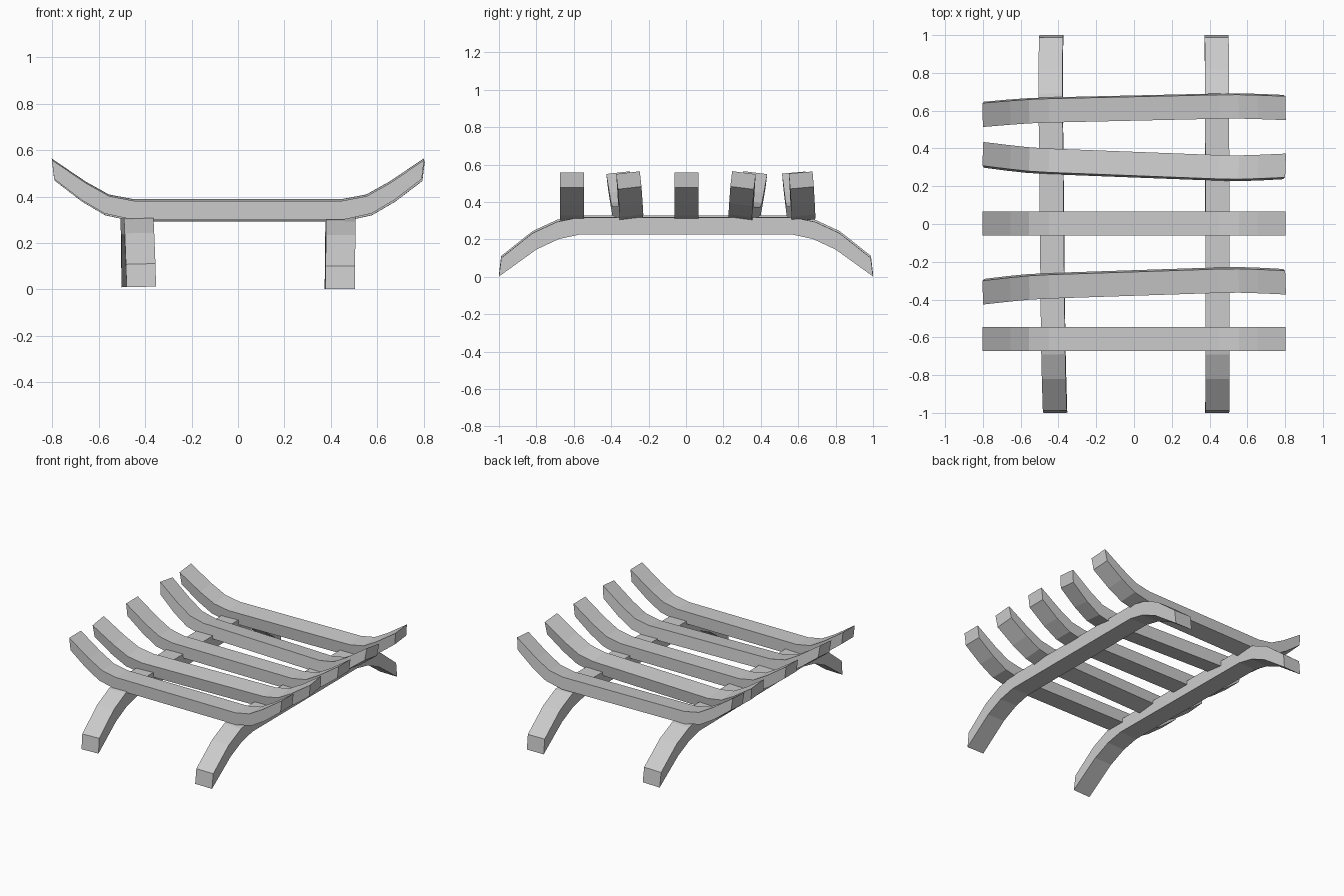
import bpy, bmesh
from math import radians
from mathutils import Matrix, Vector

if "Cube" in bpy.data.objects:
    bpy.data.objects.remove(bpy.data.objects["Cube"])

W = 0.127  # bar width

# Half profiles (distance from middle, height), inner to outer
BAR_TOP = [(0.45, 0.382), (0.555, 0.402), (0.655, 0.458), (0.802, 0.558)]
BAR_BOTTOM = [(0.455, 0.301), (0.575, 0.327), (0.675, 0.386), (0.792, 0.476)]
RUN_TOP = [(0.57, 0.322), (0.69, 0.298), (0.82, 0.238), (0.988, 0.105)]
RUN_BOTTOM = [(0.565, 0.231), (0.68, 0.206), (0.80, 0.150), (1.0, 0.006)]


def bent_bar(name, top, bottom, along_y, loc, pivot_z, yaw=0, tilt=0):
    """Mirror a half profile into a full bent bar of rectangular section."""
    def full(half):
        return [(-a, z) for a, z in reversed(half)] + half
    bm = bmesh.new()
    rings = []
    for (ta, tz), (ba, bz) in zip(full(top), full(bottom)):
        pts = [(ta, -W/2, tz), (ta, W/2, tz), (ba, W/2, bz), (ba, -W/2, bz)]
        if along_y:
            pts = [(-w, a, z) for a, w, z in pts]
        rings.append([bm.verts.new(Vector(p) - Vector((0, 0, pivot_z))) for p in pts])
    for r, s in zip(rings, rings[1:]):
        for i in range(4):
            j = (i + 1) % 4
            bm.faces.new((r[i], r[j], s[j], s[i]))
    bm.faces.new(rings[0])
    bm.faces.new(rings[-1])
    bmesh.ops.recalc_face_normals(bm, faces=bm.faces)
    axis = 'Y' if along_y else 'X'
    bm.transform(Matrix.Translation((loc[0], loc[1], pivot_z + loc[2]))
                 @ Matrix.Rotation(radians(yaw), 4, 'Z')
                 @ Matrix.Rotation(radians(tilt), 4, axis))
    me = bpy.data.meshes.new(name)
    bm.to_mesh(me)
    bm.free()
    bpy.context.collection.objects.link(bpy.data.objects.new(name, me))


# Cross bars curving up at the ends, some set slightly askew: y, yaw, tilt
for k, (y, yaw, tilt) in enumerate([(-0.61, 0, 0), (-0.312, 1.9, 6.5), (0.003, 0, 0),
                                    (0.314, -2.2, -7), (0.614, 1.3, 5)]):
    bent_bar(f"cross_bar_{k + 1}", BAR_TOP, BAR_BOTTOM, False, (0, y, 0), 0.34, yaw, tilt)

# Runners curving down into feet
bent_bar("left_runner", RUN_TOP, RUN_BOTTOM, True, (-0.434, 0, 0.005), 0.27, 0.6, -1.5)
bent_bar("right_runner", RUN_TOP, RUN_BOTTOM, True, (0.441, 0, -0.004), 0.27, 0.1, 0.5)
